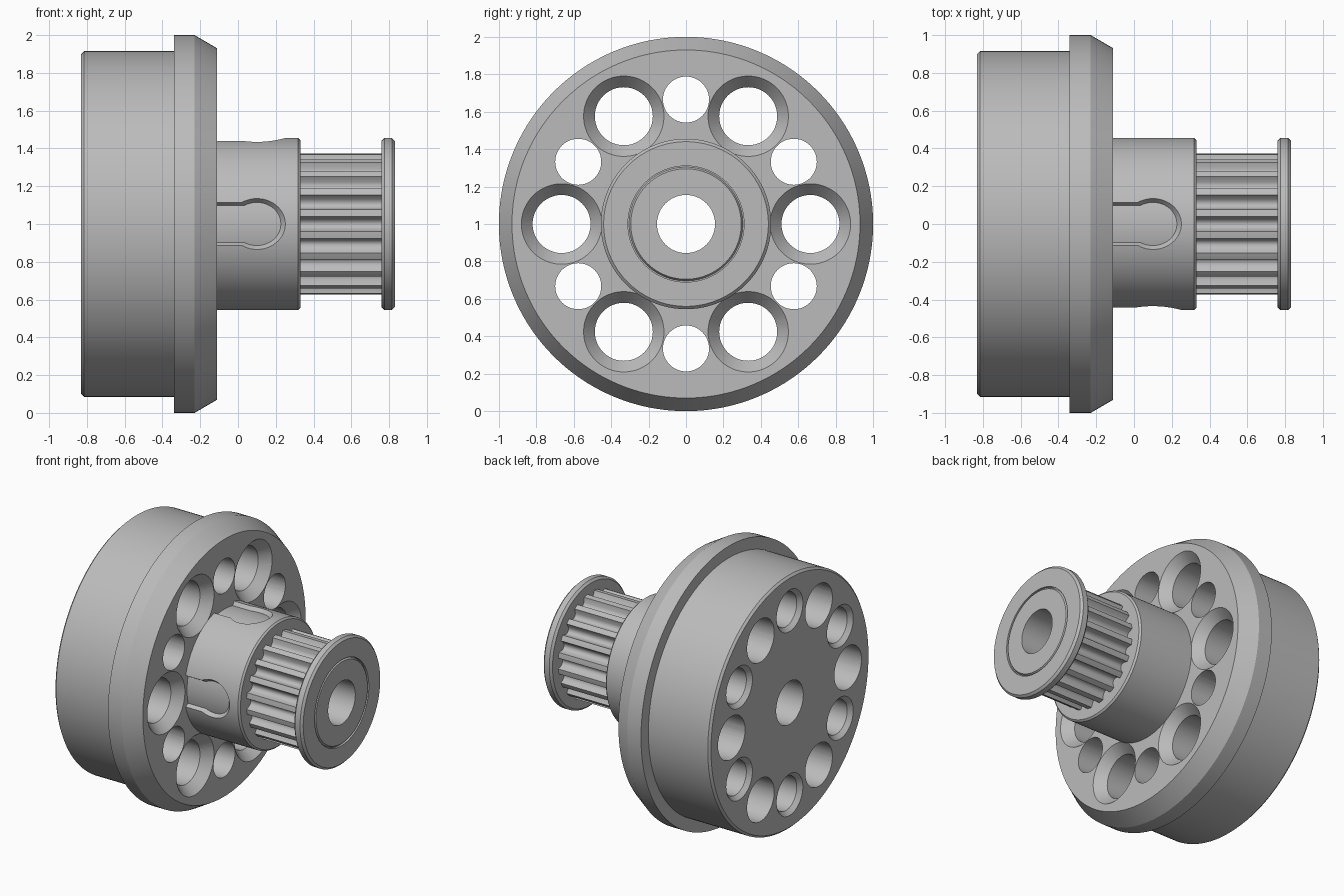
import bpy, bmesh
from math import sin, cos, pi, sqrt, radians, asin
from mathutils import Vector, Matrix

if "Cube" in bpy.data.objects:
    bpy.data.objects.remove(bpy.data.objects["Cube"])

grey = bpy.data.materials.new("machined_grey")
grey.use_nodes = True
colour = (0.5, 0.5, 0.5, 1)
grey.diffuse_color = colour
grey.node_tree.nodes["Principled BSDF"].inputs["Base Color"].default_value = colour

BORE = 0.155
TEETH = 20


def revolve(bm, profile, steps=128, closed=True, offset=(0, 0), shape=None):
    """Turn an (x, radius) profile about the x axis."""
    rings = []
    for i in range(steps):
        a = 2 * pi * i / steps
        ring = []
        for x, r in profile:
            if shape:
                r = shape(r, i)
            ring.append(bm.verts.new((x, r * cos(a) + offset[0], r * sin(a) + offset[1])))
        rings.append(ring)
    n = len(profile)
    for i in range(steps):
        a, b = rings[i], rings[(i + 1) % steps]
        for j in range(n if closed else n - 1):
            k = (j + 1) % n
            bm.faces.new((a[j], a[k], b[k], b[j]))
    bmesh.ops.remove_doubles(bm, verts=bm.verts[:], dist=1e-5)


def make(name, bm):
    bmesh.ops.recalc_face_normals(bm, faces=bm.faces[:])
    mesh = bpy.data.meshes.new(name)
    bm.to_mesh(mesh)
    bm.free()
    mesh.materials.append(grey)
    obj = bpy.data.objects.new(name, mesh)
    bpy.context.collection.objects.link(obj)
    obj.location.z = 1
    return obj


def turned(name, profile, **kw):
    bm = bmesh.new()
    revolve(bm, profile, **kw)
    return make(name, bm)


def cut(obj, cutter):
    cutter.hide_render = True
    mod = obj.modifiers.new("cut", "BOOLEAN")
    mod.operation = "DIFFERENCE"
    mod.solver = "EXACT"
    mod.object = cutter
    bpy.context.view_layer.update()
    bpy.ops.object.select_all(action="DESELECT")
    bpy.context.view_layer.objects.active = obj
    obj.select_set(True)
    bpy.ops.object.modifier_apply(modifier=mod.name)
    bpy.data.objects.remove(cutter)


# Wheel: bevelled drum with a wider tapered rim
wheel = turned("wheel", [(-0.83, BORE), (-0.83, 0.9), (-0.815, 0.915), (-0.34, 0.915),
                         (-0.34, 1), (-0.23, 1), (-0.11, 0.93), (-0.11, BORE)], steps=160)

# Ring of alternating large and small through holes, countersunk on opposite sides
bm = bmesh.new()
for i in range(12):
    a = radians(30 * i)
    place = (0.665 * cos(a), 0.665 * sin(a))
    if i % 2 == 0:
        hole = [(-1, 0), (-1, 0.155), (-0.18, 0.155), (-0.11, 0.215), (0, 0.215), (0, 0)]
    else:
        hole = [(-1, 0), (-1, 0.15), (-0.83, 0.15), (-0.8, 0.123), (0, 0.123), (0, 0)]
    revolve(bm, hole, steps=48, closed=False, offset=place)
cut(wheel, make("hole_cutter", bm))

# Hub: inner core and an outer sleeve with keyhole recesses
core = turned("hub_core", [(-0.11, BORE), (-0.11, 0.425), (0.32, 0.425), (0.32, BORE)])
sleeve = turned("hub_sleeve", [(-0.11, 0.42), (-0.11, 0.455), (0.318, 0.455), (0.33, 0.443),
                               (0.33, BORE), (0.31, BORE), (0.31, 0.42)])


def keyhole_cutter(turn):
    """Tapered keyhole prism pointing up, then turned about x."""
    bm = bmesh.new()
    levels = []
    for height in (0.38, 0.5):
        grow = 0.8 * (height - 0.41)
        radius, half = 0.115 + grow, 0.095 + grow * 0.75
        start = pi - asin(half / radius)
        pts = [(-0.2, half)]
        for i in range(41):
            a = start - 2 * start * i / 40
            pts.append((0.1 + radius * cos(a), radius * sin(a)))
        pts.append((-0.2, -half))
        levels.append([bm.verts.new((x, y, height)) for x, y in pts])
    low, high = levels
    bm.faces.new(low)
    bm.faces.new(high)
    for i in range(len(low)):
        k = (i + 1) % len(low)
        bm.faces.new((low[i], low[k], high[k], high[i]))
    bmesh.ops.rotate(bm, verts=bm.verts[:], cent=Vector(), matrix=Matrix.Rotation(turn, 3, "X"))
    return make("keyhole_cutter", bm)


for turn in (0, pi / 2):
    cut(sleeve, keyhole_cutter(turn))

# Toothed pulley with rounded grooves
SUB = 12


def groove(r, i):
    k = (i + SUB // 2) % SUB - SUB // 2
    if r < 0.3 or abs(k) >= 4:
        return r
    return r - 0.05 * sqrt(1 - (k / 4) ** 2)


pulley = turned("toothed_pulley", [(0.32, BORE), (0.32, 0.375), (0.77, 0.375), (0.77, BORE)],
                steps=TEETH * SUB, shape=groove)

# End flange with a fine ring groove on its face
flange = turned("end_flange", [(0.76, BORE), (0.76, 0.44), (0.775, 0.455), (0.815, 0.455),
                               (0.83, 0.44), (0.83, 0.31), (0.815, 0.31), (0.815, 0.304),
                               (0.83, 0.295), (0.83, BORE)])

# Smooth shading with crisp edges
bpy.ops.object.select_all(action="DESELECT")
for obj in (wheel, core, sleeve, pulley, flange):
    obj.select_set(True)
    bpy.context.view_layer.objects.active = obj
bpy.ops.object.shade_smooth_by_angle(angle=radians(28))
